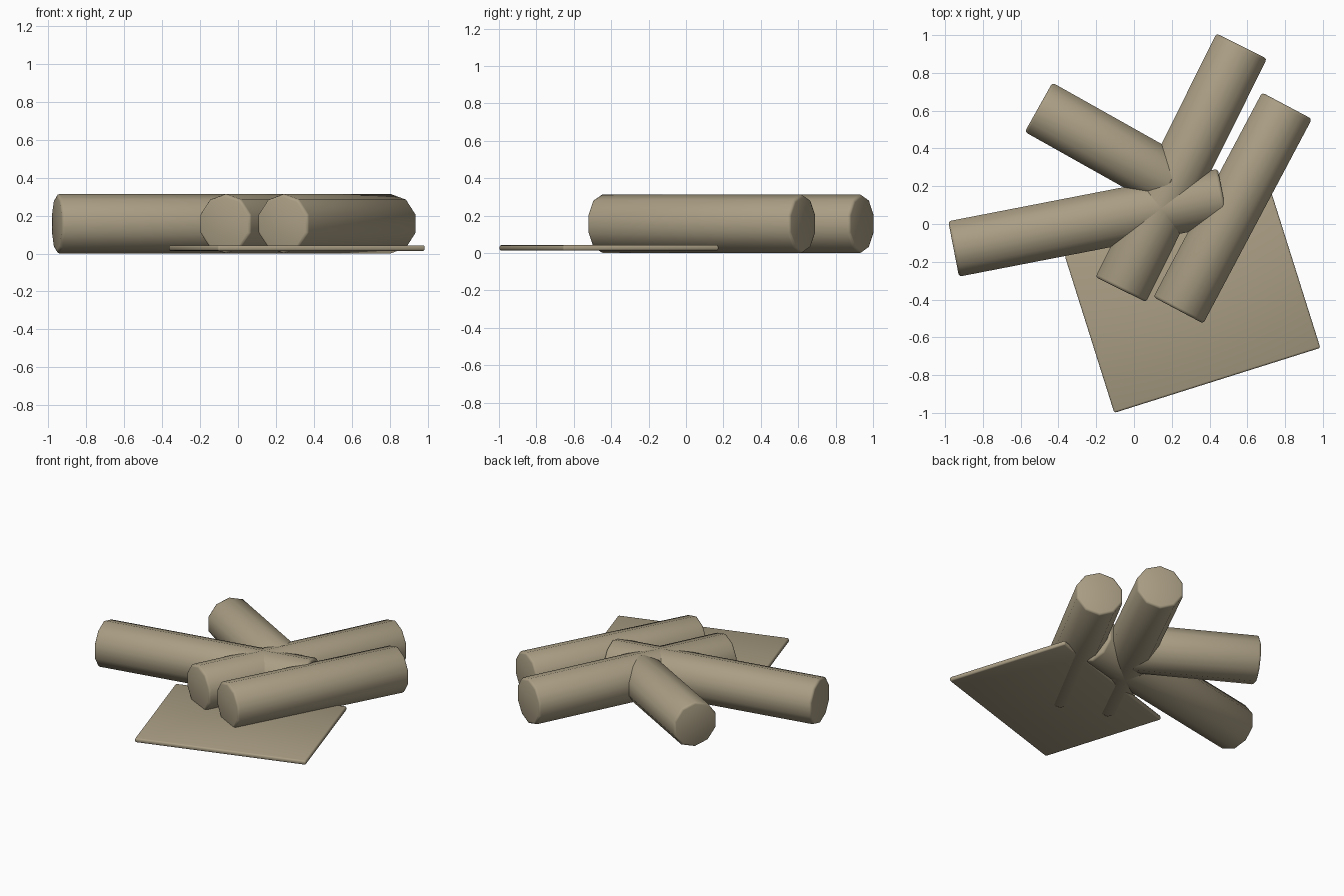
import bpy
import math
from mathutils import Vector

cube = bpy.data.objects.get("Cube")
if cube:
    bpy.data.objects.remove(cube, do_unlink=True)

RADIUS = 0.157

wood = bpy.data.materials.new("weathered_wood")
wood.use_nodes = True
wood_color = (0.40, 0.34, 0.23, 1)
wood.diffuse_color = wood_color
wood.node_tree.nodes["Principled BSDF"].inputs["Base Color"].default_value = wood_color


def finish(obj, name, bevel):
    """Name, colour, round the sharp rims and smooth the sides."""
    obj.name = name
    obj.data.materials.append(wood)
    mod = obj.modifiers.new("rounded_rims", 'BEVEL')
    mod.width = bevel
    mod.segments = 2
    mod.limit_method = 'ANGLE'
    mod.angle_limit = math.radians(60)
    bpy.ops.object.modifier_apply(modifier=mod.name)
    bpy.ops.object.shade_smooth_by_angle(angle=math.radians(50))


def add_log(name, start, end):
    """Ten-sided log lying on the ground, with a ridge along its top."""
    a, b = Vector(start), Vector(end)
    axis = b - a
    mid = (a + b) / 2
    bpy.ops.mesh.primitive_cylinder_add(
        vertices=10, radius=RADIUS, depth=axis.length,
        location=(mid.x, mid.y, RADIUS),
        rotation=(math.pi / 2, 0, math.atan2(axis.y, axis.x) + math.pi / 2))
    finish(bpy.context.object, name, 0.015)


# Crossing logs
add_log("long_side_log", (-0.955, -0.132), (0.472, 0.145))
add_log("short_back_log", (-0.505, 0.618), (0.20, 0.222))
add_log("middle_log", (-0.07, -0.347), (0.570, 0.942))
add_log("left_log", (0.235, -0.457), (0.810, 0.626))

# Thin board under the logs
bpy.ops.mesh.primitive_cube_add(size=1, location=(0.31, -0.412, 0.028),
                                rotation=(0, 0, math.radians(17.5)))
board = bpy.context.object
board.scale = (1.144, 0.872, 0.03)
bpy.ops.object.transform_apply(location=False, rotation=False, scale=True)
finish(board, "flat_board", 0.01)
